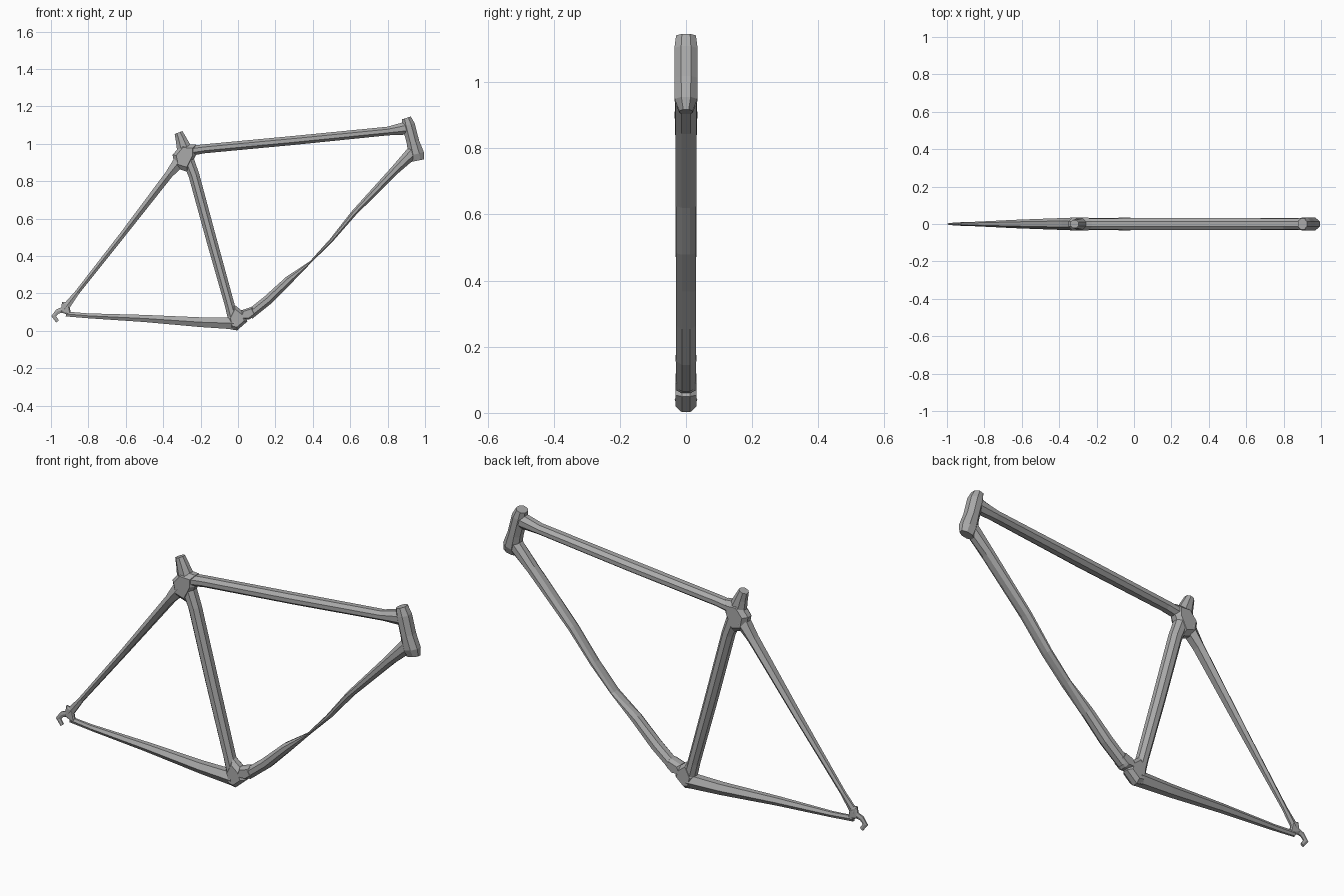
import bpy, bmesh, math
from mathutils import Vector

cube = bpy.data.objects.get("Cube")
if cube:
    bpy.data.objects.remove(cube, do_unlink=True)

# One bare grey finish for the whole frame
grey = bpy.data.materials.new("bare grey")
grey.use_nodes = True
grey.diffuse_color = (0.4, 0.4, 0.4, 1)
grey.node_tree.nodes["Principled BSDF"].inputs["Base Color"].default_value = (0.4, 0.4, 0.4, 1)


def finish(name, bm):
    bmesh.ops.recalc_face_normals(bm, faces=bm.faces)
    mesh = bpy.data.meshes.new(name)
    bm.to_mesh(mesh)
    bm.free()
    mesh.materials.append(grey)
    obj = bpy.data.objects.new(name, mesh)
    bpy.context.collection.objects.link(obj)
    return obj


def tube(name, stations, sides=8):
    """Loft through stations of (x, z, half depth in the frame plane, half width)."""
    bm = bmesh.new()
    pts = [Vector((x, 0, z)) for x, z, _, _ in stations]
    rings = []
    for i, (_, _, depth, width) in enumerate(stations):
        along = pts[min(i + 1, len(pts) - 1)] - pts[max(i - 1, 0)]
        across = Vector((-along.z, 0, along.x)).normalized()
        grow = 1 / math.cos(math.pi / sides)
        ring = []
        for k in range(sides):
            a = math.tau * (k + 0.5) / sides
            offset = across * depth * math.cos(a) + Vector((0, width * math.sin(a), 0))
            ring.append(bm.verts.new(pts[i] + offset * grow))
        rings.append(ring)
    for r, s in zip(rings, rings[1:]):
        for k in range(sides):
            n = (k + 1) % sides
            bm.faces.new((r[k], r[n], s[n], s[k]))
    bm.faces.new(rings[0])
    bm.faces.new(rings[-1])
    return finish(name, bm)


def lug(name, outline, width, inset=0.7):
    """Faceted joint: a full outline at the centre, drawn in on both sides."""
    bm = bmesh.new()
    mid = sum((Vector((x, 0, z)) for x, z in outline), Vector()) / len(outline)
    for x, z in outline:
        p = Vector((x, 0, z))
        for side in (-1, 1):
            bm.verts.new(p + Vector((0, side * width * 0.4, 0)))
            bm.verts.new(mid + (p - mid) * inset + Vector((0, side * width, 0)))
    hull = bmesh.ops.convex_hull(bm, input=bm.verts)
    loose = [g for g in hull["geom_interior"] if isinstance(g, bmesh.types.BMVert)]
    bmesh.ops.delete(bm, geom=loose, context="VERTS")
    return finish(name, bm)


# Main triangle
tube("top_tube", [(-0.27, 0.96, 0.027, 0.03), (-0.18, 0.973, 0.024, 0.03),
                  (0.3, 1.018, 0.024, 0.033), (0.8, 1.068, 0.023, 0.03),
                  (0.91, 1.085, 0.036, 0.031)])
tube("seat_tube", [(-0.285, 0.96, 0.034, 0.032), (-0.235, 0.83, 0.029, 0.031),
                   (-0.14, 0.48, 0.028, 0.031), (-0.045, 0.14, 0.026, 0.03),
                   (-0.018, 0.04, 0.03, 0.03)])
tube("down_tube", [(0.94, 0.96, 0.035, 0.032), (0.84, 0.86, 0.024, 0.032),
                   (0.62, 0.63, 0.015, 0.031), (0.5, 0.485, 0.01, 0.03),
                   (0.39, 0.37, 0.005, 0.03), (0.27, 0.27, 0.022, 0.03),
                   (0.16, 0.165, 0.026, 0.031), (0.06, 0.085, 0.026, 0.03)])

# Head tube, flaring at the lower end
tube("head_tube", [(0.9, 1.138, 0.025, 0.03), (0.912, 1.1, 0.034, 0.035),
                   (0.935, 1.01, 0.034, 0.035), (0.953, 0.945, 0.042, 0.034),
                   (0.96, 0.91, 0.036, 0.02)])

# Seat post stub and seat joint
tube("seat_post_stub", [(-0.318, 1.06, 0.022, 0.022), (-0.303, 1.02, 0.03, 0.026),
                        (-0.28, 0.95, 0.045, 0.032)])
lug("seat_joint", [(-0.35, 0.94), (-0.3, 1.0), (-0.225, 0.995), (-0.225, 0.94),
                   (-0.27, 0.85), (-0.335, 0.87)], 0.034)

# Rear stays, narrowing toward the axle
tube("seat_stay", [(-0.31, 0.91, 0.033, 0.03), (-0.37, 0.835, 0.021, 0.028),
                   (-0.62, 0.51, 0.015, 0.02), (-0.86, 0.205, 0.012, 0.01),
                   (-0.93, 0.115, 0.02, 0.008)], 6)
tube("chain_stay", [(-0.02, 0.04, 0.032, 0.03), (-0.2, 0.046, 0.026, 0.027),
                    (-0.5, 0.066, 0.019, 0.02), (-0.8, 0.08, 0.013, 0.012),
                    (-0.92, 0.09, 0.013, 0.008)], 6)

# Bottom bracket with a short spur toward the down tube
lug("bottom_bracket", [(-0.055, 0.07), (-0.04, 0.008), (-0.005, 0.002),
                       (0.05, 0.05), (0.03, 0.1), (-0.02, 0.14)], 0.032)
lug("down_tube_joint", [(0.0, 0.06), (0.06, 0.06), (0.1, 0.09), (0.08, 0.13),
                        (0.02, 0.11)], 0.032)

# Rear dropout plate and open hook
lug("dropout_plate", [(-0.95, 0.1), (-0.94, 0.155), (-0.905, 0.15),
                      (-0.9, 0.1), (-0.89, 0.078)], 0.009)
tube("dropout_hook", [(-0.93, 0.115, 0.015, 0.007), (-0.965, 0.103, 0.013, 0.006),
                      (-0.985, 0.078, 0.013, 0.005), (-0.965, 0.05, 0.009, 0.005)], 6)
